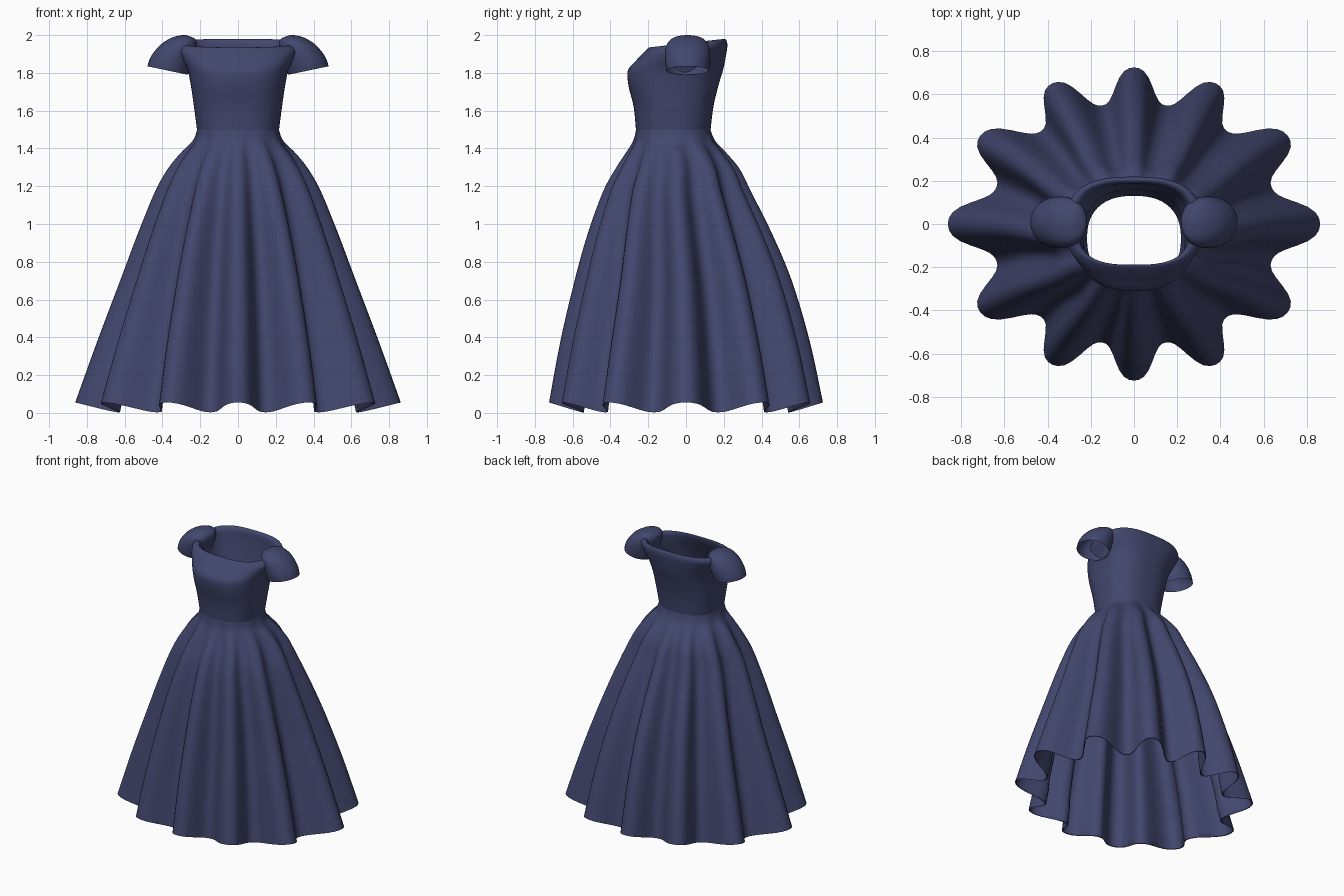
import bpy, bmesh, math

if "Cube" in bpy.data.objects:
    bpy.data.objects.remove(bpy.data.objects["Cube"])

FOLDS, COLS = 12, 192

cloth = bpy.data.materials.new("navy cloth")
cloth.diffuse_color = (0.055, 0.063, 0.155, 1)
cloth.use_nodes = True
cloth.node_tree.nodes["Principled BSDF"].inputs["Base Color"].default_value = cloth.diffuse_color


def spline(rows, steps):
    """Smoothly subdivide a list of ring parameters (Catmull-Rom)."""
    out = []
    for i in range(len(rows) - 1):
        a, b, c, d = (rows[max(i - 1, 0)], rows[i], rows[i + 1],
                      rows[min(i + 2, len(rows) - 1)])
        for k in range(steps):
            t = k / steps
            out.append([0.5 * (2 * q + (r - p) * t + (2 * p - 5 * q + 4 * r - s) * t * t
                               + (3 * q - p - 3 * r + s) * t ** 3)
                        for p, q, r, s in zip(a, b, c, d)])
    out.append(list(rows[-1]))
    return out


def loft(name, rings, cap=False, angle=60):
    """Skin a sequence of closed rings of points."""
    bm = bmesh.new()
    loops = [[bm.verts.new(p) for p in ring] for ring in rings]
    for a, b in zip(loops, loops[1:]):
        for i in range(len(a)):
            j = (i + 1) % len(a)
            bm.faces.new((a[i], a[j], b[j], b[i]))
    if cap:
        bm.faces.new(loops[-1])
    me = bpy.data.meshes.new(name)
    bm.to_mesh(me)
    bm.free()
    me.materials.append(cloth)
    ob = bpy.data.objects.new(name, me)
    bpy.context.collection.objects.link(ob)
    bpy.ops.object.select_all(action='DESELECT')
    ob.select_set(True)
    bpy.context.view_layer.objects.active = ob
    bpy.ops.object.shade_smooth_by_angle(angle=math.radians(angle))
    return ob


def dress_ring(z, rx, front, back, fold, power, dip, inset=0.0):
    """Rounded oval with radial folds whose valleys hang lower at the hem."""
    cy, ry = (front + back) / 2, (back - front) / 2
    pts = []
    for i in range(COLS):
        a = 2 * math.pi * i / COLS
        c, s = math.cos(a), math.sin(a)
        r = (abs(c / rx) ** power + abs(s / ry) ** power) ** (-1 / power)
        w = math.cos(FOLDS * a)
        w = 0.55 * w + 0.45 * math.sin(math.pi / 2 * w)
        valley = (1 - w) / 2
        r = r * (1 - fold * valley) - inset
        pts.append((r * c, cy + r * s, z - dip * valley))
    return pts


# Skirt: height, half width, front, back, fold depth, roundness, valley dip
skirt_rows = [
    (0.055, 0.862, -0.725, 0.725, 0.225, 2.0, 0.052),
    (0.38, 0.745, -0.665, 0.655, 0.22, 2.0, 0.035),
    (0.70, 0.624, -0.59, 0.56, 0.21, 2.0, 0.02),
    (0.95, 0.53, -0.52, 0.455, 0.19, 2.0, 0.01),
    (1.17, 0.44, -0.44, 0.345, 0.155, 2.0, 0.0),
    (1.29, 0.373, -0.375, 0.285, 0.125, 2.05, 0.0),
    (1.375, 0.305, -0.32, 0.215, 0.085, 2.15, 0.0),
    (1.44, 0.24, -0.28, 0.155, 0.03, 2.3, 0.0),
    (1.497, 0.217, -0.265, 0.13, 0.0, 2.4, 0.0),
]
skirt = spline(skirt_rows, 5)
loft("skirt", [dress_ring(*r) for r in skirt])

# Turned-in hem on the inside of the skirt
loft("hem_facing", [dress_ring(*skirt[0])] +
     [dress_ring(*r, inset=0.008) for r in skirt[:3]] + [dress_ring(*skirt[3])])

# Bodice: rises to the bust, rolls over the neckline, then runs down inside
bodice_rows = [
    (1.497, 0.217, -0.265, 0.13, 0, 2.4, 0),
    (1.62, 0.233, -0.277, 0.145, 0, 2.5, 0),
    (1.735, 0.25, -0.305, 0.172, 0, 2.5, 0),
    (1.82, 0.268, -0.307, 0.198, 0, 2.5, 0),
    (1.885, 0.30, -0.262, 0.213, 0, 2.6, 0),
    (1.93, 0.315, -0.225, 0.219, 0, 2.7, 0),
    (1.957, 0.29, -0.195, 0.207, 0, 2.8, 0),
    (1.94, 0.262, -0.19, 0.188, 0, 2.8, 0),
    (1.87, 0.25, -0.215, 0.182, 0, 2.7, 0),
    (1.72, 0.235, -0.285, 0.157, 0, 2.5, 0),
]


def neckline(p):
    """Raise the back of the neckline slightly above the front."""
    k = min(max((p[2] - 1.8) / 0.15, 0), 1)
    return (p[0], p[1], p[2] + k * 0.025 * p[1] / 0.22)


loft("bodice", [[neckline(p) for p in dress_ring(*r)] for r in spline(bodice_rows, 4)])

# Cap sleeves: outer x, outer z, inner x, inner z, half depth
sleeve_rows = [
    (0.48, 1.835, 0.265, 1.79, 0.112),
    (0.462, 1.885, 0.25, 1.83, 0.118),
    (0.415, 1.945, 0.23, 1.89, 0.118),
    (0.36, 1.982, 0.217, 1.94, 0.103),
    (0.31, 1.998, 0.222, 1.975, 0.068),
    (0.275, 2.0, 0.245, 1.99, 0.02),
]
for side, label in ((1, "right"), (-1, "left")):
    rings = []
    for xo, zo, xi, zi, depth in spline(sleeve_rows, 4):
        ring = []
        for i in range(40):
            a = side * 2 * math.pi * i / 40
            t = (1 + math.cos(a)) / 2
            ring.append((side * (xi + (xo - xi) * t), 0.008 + depth * math.sin(a),
                         zi + (zo - zi) * t))
        rings.append(ring)
    loft(label + "_cap_sleeve", rings, cap=True)
